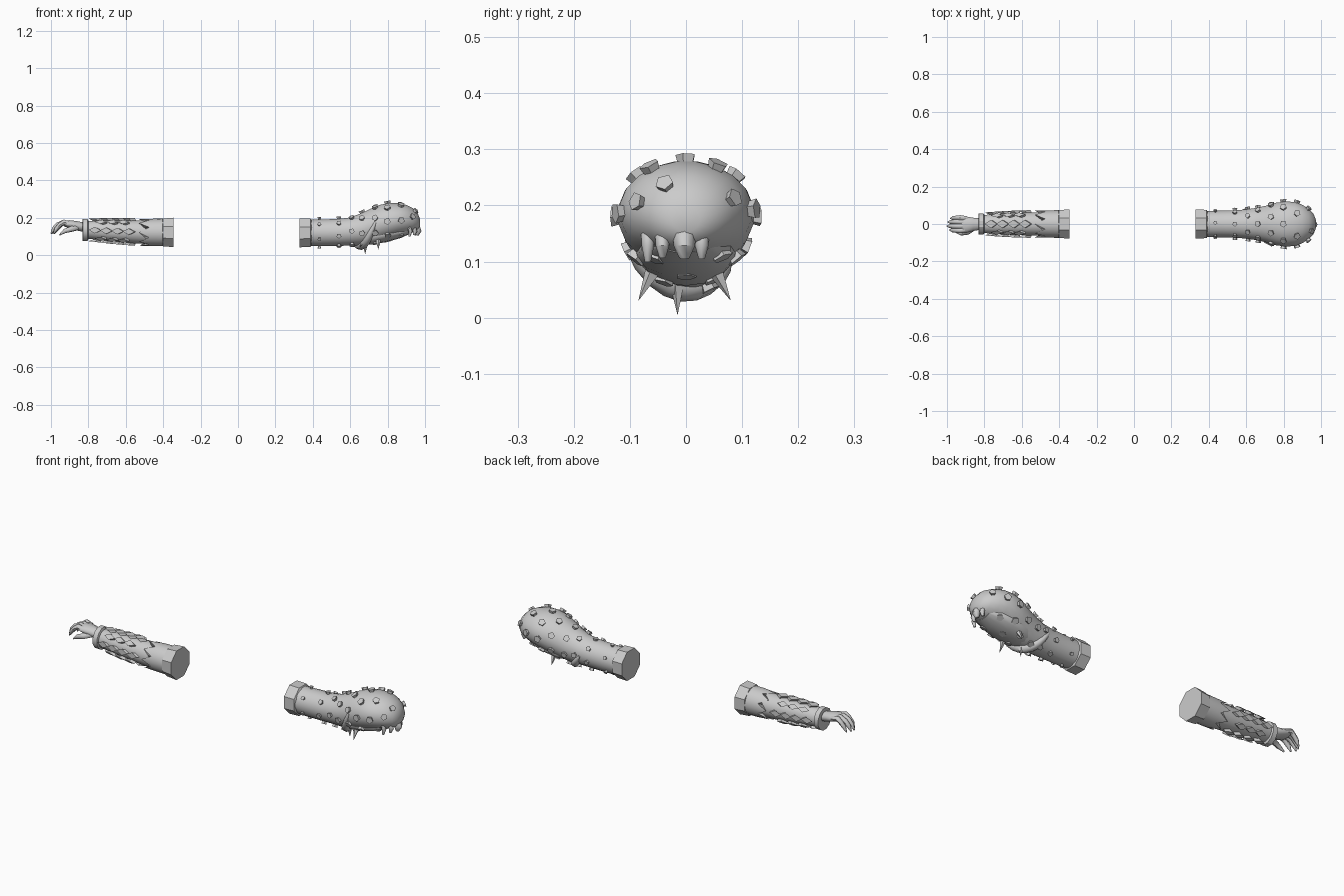
import bpy, bmesh, math
from mathutils import Vector

if "Cube" in bpy.data.objects:
    bpy.data.objects.remove(bpy.data.objects["Cube"])

mat = bpy.data.materials.new("pale_grey")
mat.diffuse_color = (0.6, 0.6, 0.6, 1)
mat.use_nodes = True
mat.node_tree.nodes["Principled BSDF"].inputs["Base Color"].default_value = mat.diffuse_color


def finish(bm, name, angle=40):
    bmesh.ops.recalc_face_normals(bm, faces=bm.faces)
    me = bpy.data.meshes.new(name)
    bm.to_mesh(me)
    bm.free()
    me.materials.append(mat)
    ob = bpy.data.objects.new(name, me)
    bpy.context.collection.objects.link(ob)
    bpy.ops.object.select_all(action='DESELECT')
    ob.select_set(True)
    bpy.context.view_layer.objects.active = ob
    bpy.ops.object.shade_smooth_by_angle(angle=math.radians(angle))
    return ob


def bridge(bm, rings):
    n = len(rings[0])
    for a, b in zip(rings, rings[1:]):
        for i in range(n):
            bm.faces.new((a[i], a[(i + 1) % n], b[(i + 1) % n], b[i]))
    bm.faces.new(rings[0])
    bm.faces.new(rings[-1])


# A section is (x, centre y, centre z, half width, half height); angle 0 is +y, 90 is up
def on_section(s, a):
    return Vector((s[0], s[1] + s[3] * math.cos(a), s[2] + s[4] * math.sin(a)))


def loft(name, sections, n=16, angle=40):
    bm = bmesh.new()
    rings = [[bm.verts.new(on_section(s, 2 * math.pi * (i + .5) / n)) for i in range(n)]
             for s in sections]
    bridge(bm, rings)
    return finish(bm, name, angle)


def at(sections, x, a):
    ss = sorted(sections)
    x = min(max(x, ss[0][0]), ss[-1][0])
    for p, q in zip(ss, ss[1:]):
        if p[0] <= x <= q[0]:
            t = (x - p[0]) / (q[0] - p[0])
            return on_section([u + (v - u) * t for u, v in zip(p, q)], a)


def surface(sections, x, a):
    p = at(sections, x, a)
    du = at(sections, x + .01, a) - at(sections, x - .01, a)
    dv = at(sections, x, a + .05) - at(sections, x, a - .05)
    return p, dv.cross(du).normalized() * -1, du.normalized()


def add_tube(bm, path, radii, n=8, flat=1.0):
    path = [Vector(p) for p in path]
    rings = []
    for i, p in enumerate(path):
        d = (path[min(i + 1, len(path) - 1)] - path[max(i - 1, 0)]).normalized()
        side = d.cross(Vector((0, 0, 1)) if abs(d.z) < .95 else Vector((1, 0, 0))).normalized()
        up = side.cross(d)
        rings.append([bm.verts.new(p + radii[i] * (side * math.cos(2 * math.pi * k / n)
                     + up * flat * math.sin(2 * math.pi * k / n))) for k in range(n)])
    bridge(bm, rings)


def add_spike(bm, base, out, along, length, wide, long, lean=0.0, n=5):
    side = out.cross(along).normalized()
    fwd = side.cross(out)
    tip = bm.verts.new(base + out * length + fwd * lean)
    ring = [bm.verts.new(base - out * .012 + side * wide * math.cos(2 * math.pi * k / n)
            + fwd * long * math.sin(2 * math.pi * k / n)) for k in range(n)]
    for k in range(n):
        bm.faces.new((ring[k], ring[(k + 1) % n], tip))
    bm.faces.new(ring)


# ---- Heavy spiked arm ----
club = [(.37, 0, .12, .071, .071), (.45, 0, .12, .072, .072), (.54, 0, .122, .074, .073),
        (.60, 0, .127, .079, .076), (.66, 0, .138, .088, .088), (.71, 0, .155, .1, .095),
        (.76, 0, .172, .115, .099), (.81, 0, .183, .122, .097), (.86, 0, .19, .119, .089),
        (.90, 0, .19, .104, .08), (.935, 0, .187, .082, .066), (.96, 0, .18, .055, .046),
        (.972, 0, .175, .025, .022)]
loft("club_arm", club, 20, 50)
loft("club_cuff", [(.33, 0, .12, .084, .084), (.388, 0, .12, .082, .082),
                   (.395, 0, .12, .07, .07)], 8, 30)

# Palm heel under the fist
loft("club_palm", [(.64, 0, .1, .05, .04), (.72, 0, .105, .082, .048), (.80, 0, .118, .092, .046),
                   (.87, 0, .128, .082, .036), (.92, 0, .135, .05, .02)], 14, 50)

# Fold of skin wrapped diagonally under the forearm
bm = bmesh.new()
path = []
for i in range(13):
    t = i / 12
    p, out, _ = surface(club, .735 - .15 * t, math.radians(170 + 190 * t))
    path.append(p + out * .003)
add_tube(bm, path, [.006 + .019 * math.sin(math.pi * i / 12) for i in range(13)])
finish(bm, "skin_fold", 50)

# Finger tips curling out below the fist
bm = bmesh.new()
for y, x, r, z in ((-.068, .91, .011, .10), (-.042, .935, .012, .108),
                   (-.003, .95, .019, .107), (.028, .94, .012, .106)):
    add_tube(bm, [(x - .03, y, .165), (x + .005, y, .148), (x + .012, y, .128), (x + .006, y, z)],
             [r, r * 1.1, r, r * .5])
finish(bm, "fist_fingers", 45)

# Rings of spikes: x, count, first angle, length, base radius
bm = bmesh.new()
for x, count, first, length, r in (
        (.435, 6, 25, .02, .011), (.54, 7, 90, .042, .014), (.61, 6, 60, .043, .015),
        (.665, 7, 90, .05, .017), (.735, 8, 70, .05, .018), (.80, 8, 90, .057, .019),
        (.87, 6, 62, .058, .019)):
    for k in range(count):
        a = math.radians(first + 360 * k / count)
        p, out, along = surface(club, x, a)
        add_spike(bm, p, out, along, length, r, r)
# Single spikes on the knuckles and the underside
for x, deg, length in ((.945, 120, .05), (.93, 20, .045), (.93, 165, .045)):
    p, out, along = surface(club, x, math.radians(deg))
    add_spike(bm, p, out, along, length, .017, .017)
for x, y, z, dy in ((.68, -.015, .06, 0), (.75, .055, .08, .5), (.75, -.06, .08, -.5)):
    add_spike(bm, Vector((x, y, z)), Vector((0, dy, -1)).normalized(), Vector((1, 0, 0)),
              .056, .017, .017)
finish(bm, "club_spikes", 35)

# ---- Slim clawed arm ----
slim = [(-.83, 0, .135, .046, .044), (-.78, 0, .135, .051, .05), (-.68, 0, .13, .058, .057),
        (-.56, 0, .125, .062, .062), (-.40, 0, .12, .066, .066)]
loft("slim_forearm", slim, 16, 50)
loft("slim_cuff", [(-.405, 0, .122, .07, .07), (-.402, 0, .122, .08, .08),
                   (-.345, 0, .122, .085, .085)], 8, 30)
loft("wrist_band", [(-.832, 0, .135, .05, .05), (-.83, 0, .135, .058, .06),
                    (-.804, 0, .135, .058, .06), (-.80, 0, .135, .05, .05)], 12, 30)

# Sleeve with a zigzag edge
bm = bmesh.new()
n = 16
rings = []
for xs, r in (((-.50, -.50), .062), ((-.53, -.475), .071), ((-.46, -.45), .073), ((-.395, -.395), .074)):
    rings.append([bm.verts.new((xs[k % 2], r * math.cos(2 * math.pi * k / n),
                  .122 + r * math.sin(2 * math.pi * k / n))) for k in range(n)])
bridge(bm, rings)
finish(bm, "zigzag_sleeve", 35)

# Swept-back blades in rows, tallest on top
bm = bmesh.new()
for row, scale in ((90, 1.2), (0, .75), (180, .75), (270, .8), (45, .6), (135, .6), (225, .6), (315, .6)):
    for k in range(4):
        x = -.765 + .06 * k + (.03 if row % 90 else 0)
        if row % 90 and k == 3:
            continue
        p, out, along = surface(slim, x, math.radians(row))
        s = scale * (.6 + .15 * k)
        add_spike(bm, p, out, along, .052 * s, .02 * scale ** .5, .033, .02 + .04 * s, 4)
finish(bm, "swept_blades", 25)

# Hand with curled claws
loft("hand", [(-.815, 0, .148, .03, .026), (-.86, -.002, .157, .037, .026),
              (-.90, -.004, .166, .046, .022), (-.93, -.004, .168, .042, .015)], 12, 50)
bm = bmesh.new()
for y, dx in ((.033, .018), (.011, .004), (-.012, 0), (-.035, .014)):
    add_tube(bm, [(-.895, y * .9, .168), (-.93, y, .176), (-.965 + dx, y, .163),
                  (-.985 + dx, y * .95, .142), (-1 + dx, y * .9, .115)],
             [.012, .0145, .012, .011, .003])
add_tube(bm, [(-.86, -.022, .148), (-.89, -.043, .14), (-.925, -.05, .13), (-.955, -.043, .108)],
         [.015, .015, .012, .003])
finish(bm, "claw_fingers", 45)
